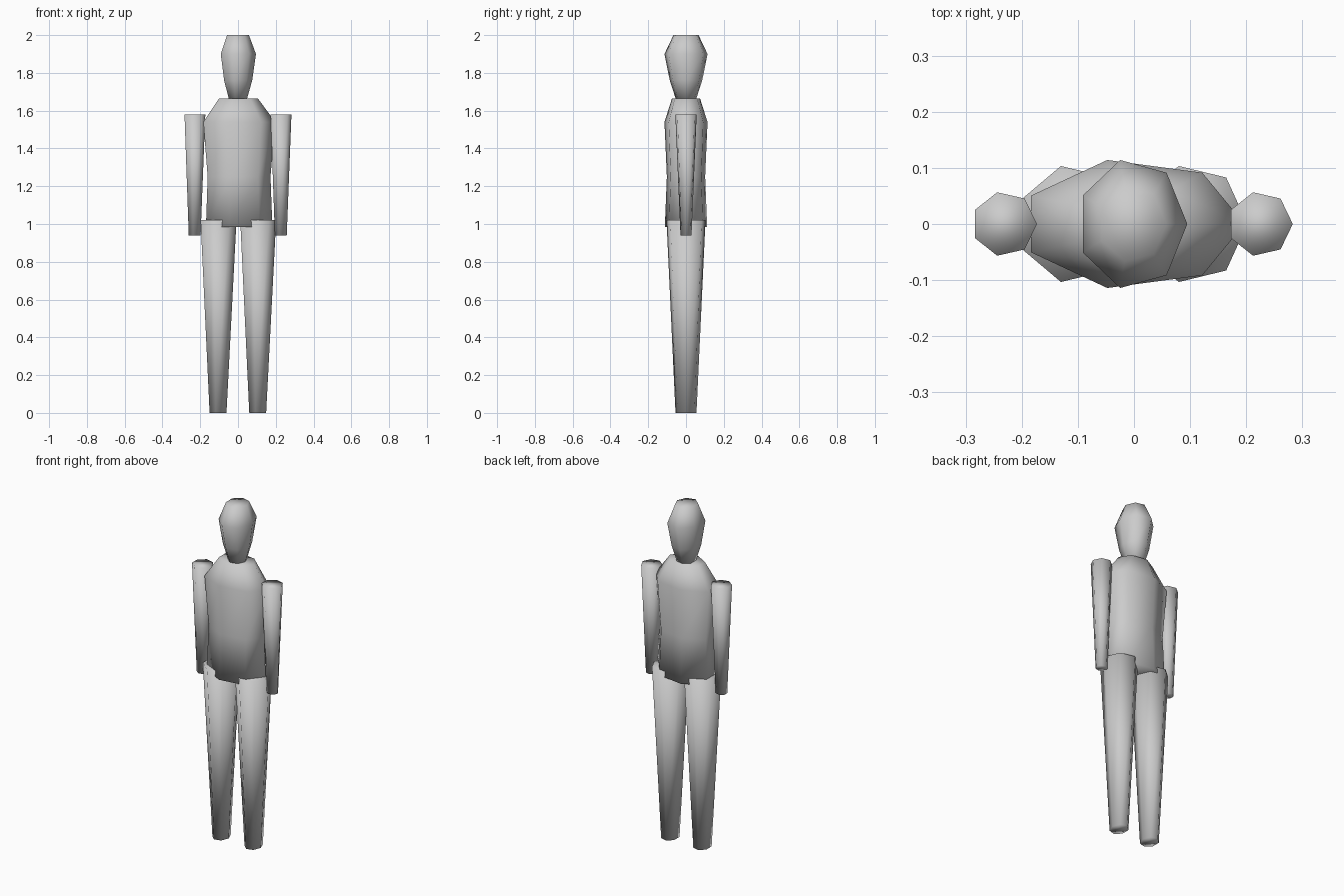
import bpy
import bmesh
from math import cos, sin, tau

SIDES = 7
SHIFT = -0.003   # seven-sided rings are lopsided in x, so recentre the figure

cube = bpy.data.objects.get("Cube")
if cube:
    bpy.data.objects.remove(cube, do_unlink=True)

grey = bpy.data.materials.new("plain grey")
grey.use_nodes = True
colour = (0.6, 0.6, 0.6, 1)
grey.diffuse_color = colour
grey.node_tree.nodes["Principled BSDF"].inputs["Base Color"].default_value = colour


def loft(name, x, rings):
    """Closed smooth body through oval rings given as (z, x radius, y radius)."""
    bm = bmesh.new()
    loops = []
    for z, rx, ry in rings:
        loops.append([bm.verts.new((rx * cos(tau * i / SIDES), ry * sin(tau * i / SIDES), z))
                      for i in range(SIDES)])
    for low, high in zip(loops, loops[1:]):
        for i in range(SIDES):
            j = (i + 1) % SIDES
            bm.faces.new((low[i], low[j], high[j], high[i]))
    bm.faces.new(loops[0][::-1])
    bm.faces.new(loops[-1])
    for face in bm.faces:
        face.smooth = True
    mesh = bpy.data.meshes.new(name)
    bm.to_mesh(mesh)
    bm.free()
    mesh.materials.append(grey)
    obj = bpy.data.objects.new(name, mesh)
    obj.location.x = x + SHIFT
    bpy.context.collection.objects.link(obj)


# Head and torso
loft("head", 0, [(1.66, 0.05, 0.055), (1.76, 0.078, 0.088),
                 (1.9, 0.098, 0.117), (2.0, 0.061, 0.068)])
loft("torso", 0, [(0.985, 0.185, 0.115), (1.25, 0.175, 0.104),
                  (1.54, 0.2, 0.117), (1.665, 0.108, 0.076)])

# Limbs: both sides share the same ring orientation
for side, sign in (("left", 1), ("right", -1)):
    loft(side + "_arm", sign * 0.228, [(0.94, 0.033, 0.03), (1.58, 0.058, 0.058)])
    loft(side + "_leg", sign * 0.105, [(0, 0.047, 0.057), (1.02, 0.1, 0.106)])
